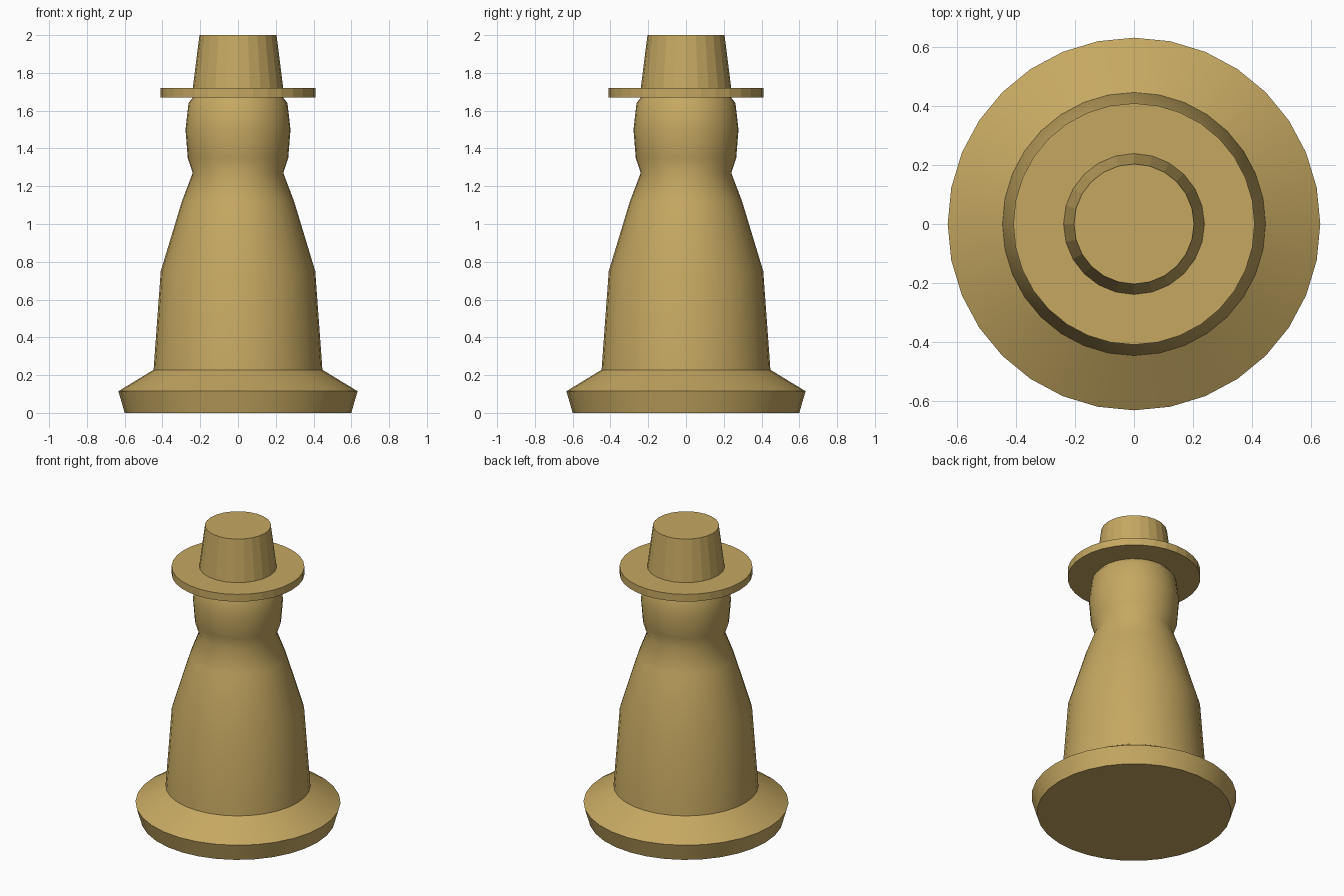
import bpy, bmesh, math

if "Cube" in bpy.data.objects:
    bpy.data.objects.remove(bpy.data.objects["Cube"])


def lathe(name, profile, sides, smooth):
    """Closed solid of revolution from (radius, z) points, capped at both ends."""
    bm = bmesh.new()
    rings = []
    for r, z in profile:
        rings.append([bm.verts.new((r * math.cos(2 * math.pi * i / sides),
                                    r * math.sin(2 * math.pi * i / sides), z))
                      for i in range(sides)])
    for a, b in zip(rings, rings[1:]):
        for i in range(sides):
            j = (i + 1) % sides
            bm.faces.new((a[i], a[j], b[j], b[i]))
    bm.faces.new(rings[0][::-1])
    bm.faces.new(rings[-1])
    mesh = bpy.data.meshes.new(name)
    bm.to_mesh(mesh)
    bm.free()
    mesh.materials.append(wood)
    obj = bpy.data.objects.new(name, mesh)
    bpy.context.collection.objects.link(obj)
    if smooth:
        bpy.ops.object.select_all(action='DESELECT')
        obj.select_set(True)
        bpy.context.view_layer.objects.active = obj
        bpy.ops.object.shade_smooth_by_angle(angle=math.radians(40))
    return obj


wood = bpy.data.materials.new("golden_wood")
wood.diffuse_color = (0.56, 0.39, 0.12, 1)
wood.use_nodes = True
wood.node_tree.nodes["Principled BSDF"].inputs["Base Color"].default_value = wood.diffuse_color

# Turned piece: flared base, tapering body, neck and head
lathe("body", [(0.60, 0), (0.633, 0.115), (0.447, 0.228), (0.409, 0.75),
               (0.297, 1.12), (0.24, 1.27), (0.266, 1.35), (0.278, 1.50),
               (0.262, 1.64), (0.235, 1.675)], 32, True)

# Hat: flat brim and tapered crown
lathe("hat_brim", [(0.41, 1.67), (0.41, 1.72)], 32, False)
lathe("hat_crown", [(0.24, 1.715), (0.204, 2.0)], 24, False)
